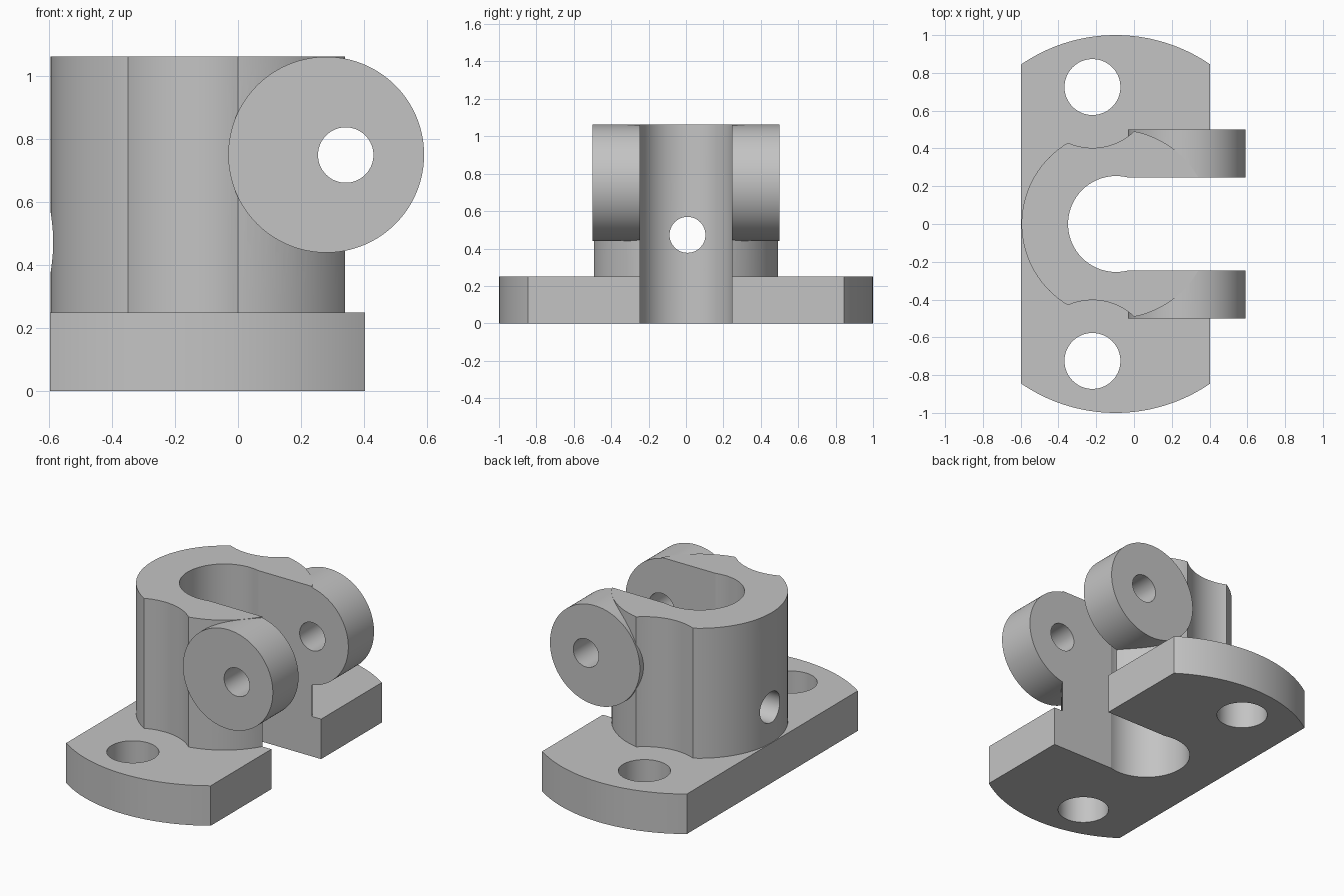
import bpy, bmesh, math

if "Cube" in bpy.data.objects:
    bpy.data.objects.remove(bpy.data.objects["Cube"], do_unlink=True)

grey = bpy.data.materials.new("plain_grey")
grey.use_nodes = True
colour = (0.55, 0.55, 0.55, 1)
grey.diffuse_color = colour
grey.node_tree.nodes["Principled BSDF"].inputs["Base Color"].default_value = colour

BORE_X = -0.095      # axis of the upright body and its bore
BASE_TOP = 0.25
BODY_TOP = 1.063
BOLT = (-0.22, 0.725)


def arc(cx, cy, r, a0, a1, n):
    """Points on an arc, both ends included."""
    return [(cx + r * math.cos(a0 + (a1 - a0) * i / n),
             cy + r * math.sin(a0 + (a1 - a0) * i / n)) for i in range(n + 1)]


def circle(cx, cy, r, n=96):
    return arc(cx, cy, r, 0, math.tau, n)[:-1]


def prism(name, outline, lo, hi, axis="z"):
    """Extrude a closed outline from lo to hi along an axis."""
    place = {"z": lambda u, v, w: (u, v, w),
             "y": lambda u, v, w: (u, w, v),
             "x": lambda u, v, w: (w, u, v)}[axis]
    bm = bmesh.new()
    face = bm.faces.new([bm.verts.new(place(u, v, lo)) for u, v in outline])
    new = bmesh.ops.extrude_face_region(bm, geom=[face])["geom"]
    bmesh.ops.translate(bm, vec=place(0, 0, hi - lo),
                        verts=[g for g in new if isinstance(g, bmesh.types.BMVert)])
    bmesh.ops.recalc_face_normals(bm, faces=bm.faces)
    mesh = bpy.data.meshes.new(name)
    bm.to_mesh(mesh)
    bm.free()
    mesh.materials.append(grey)
    ob = bpy.data.objects.new(name, mesh)
    bpy.context.collection.objects.link(ob)
    return ob


def combine(target, tool, operation):
    """Apply a boolean and discard the tool."""
    mod = target.modifiers.new("bool", "BOOLEAN")
    mod.operation = operation
    mod.solver = "EXACT"
    mod.object = tool
    bpy.context.view_layer.objects.active = target
    bpy.ops.object.modifier_apply(modifier=mod.name)
    bpy.data.objects.remove(tool, do_unlink=True)


# Upright round body with scoops clearing the bolt heads
bracket = prism("clevis_bracket", circle(BORE_X, 0, 0.5, 128), 0.1, BODY_TOP)
for side in (-1, 1):
    combine(bracket, prism("bolt_clearance", circle(BOLT[0], side * BOLT[1], 0.322),
                           0, 1.3), "DIFFERENCE")

# Base flange: straight sides, bowed ends
R, CY = 0.884, 0.116
half = math.asin(0.5 / R)
top = arc(-0.097, CY, R, math.pi / 2 - half, math.pi / 2 + half, 40)
outline = top + [(x, -y) for x, y in reversed(top)]
combine(bracket, prism("base_flange", outline, 0, BASE_TOP), "UNION")

# Round ears
for side in (-1, 1):
    lo, hi = sorted((side * 0.2, side * 0.5))
    combine(bracket, prism("ear", circle(0.28, 0.751, 0.311, 128), lo, hi, "y"), "UNION")

# Bore opening into a slot toward +x
mouth = math.asin(0.246 / 0.254)
slot = arc(BORE_X, 0, 0.254, mouth, math.tau - mouth, 80) + [(0.9, -0.246), (0.9, 0.246)]
combine(bracket, prism("slot_cutter", slot, -0.2, 1.4), "DIFFERENCE")

# Bolt holes, pin holes and rear drain hole
for side in (-1, 1):
    combine(bracket, prism("bolt_hole", circle(BOLT[0], side * BOLT[1], 0.148),
                           -0.2, 0.5), "DIFFERENCE")
combine(bracket, prism("pin_hole", circle(0.342, 0.75, 0.088, 64), -0.8, 0.8, "y"),
        "DIFFERENCE")
combine(bracket, prism("rear_hole", circle(0.008, 0.473, 0.096, 64), -0.8, -0.2, "x"),
        "DIFFERENCE")

# Smooth round walls, crisp edges
bpy.ops.object.select_all(action="DESELECT")
bracket.select_set(True)
bpy.context.view_layer.objects.active = bracket
bpy.ops.object.shade_smooth_by_angle(angle=math.radians(12))
